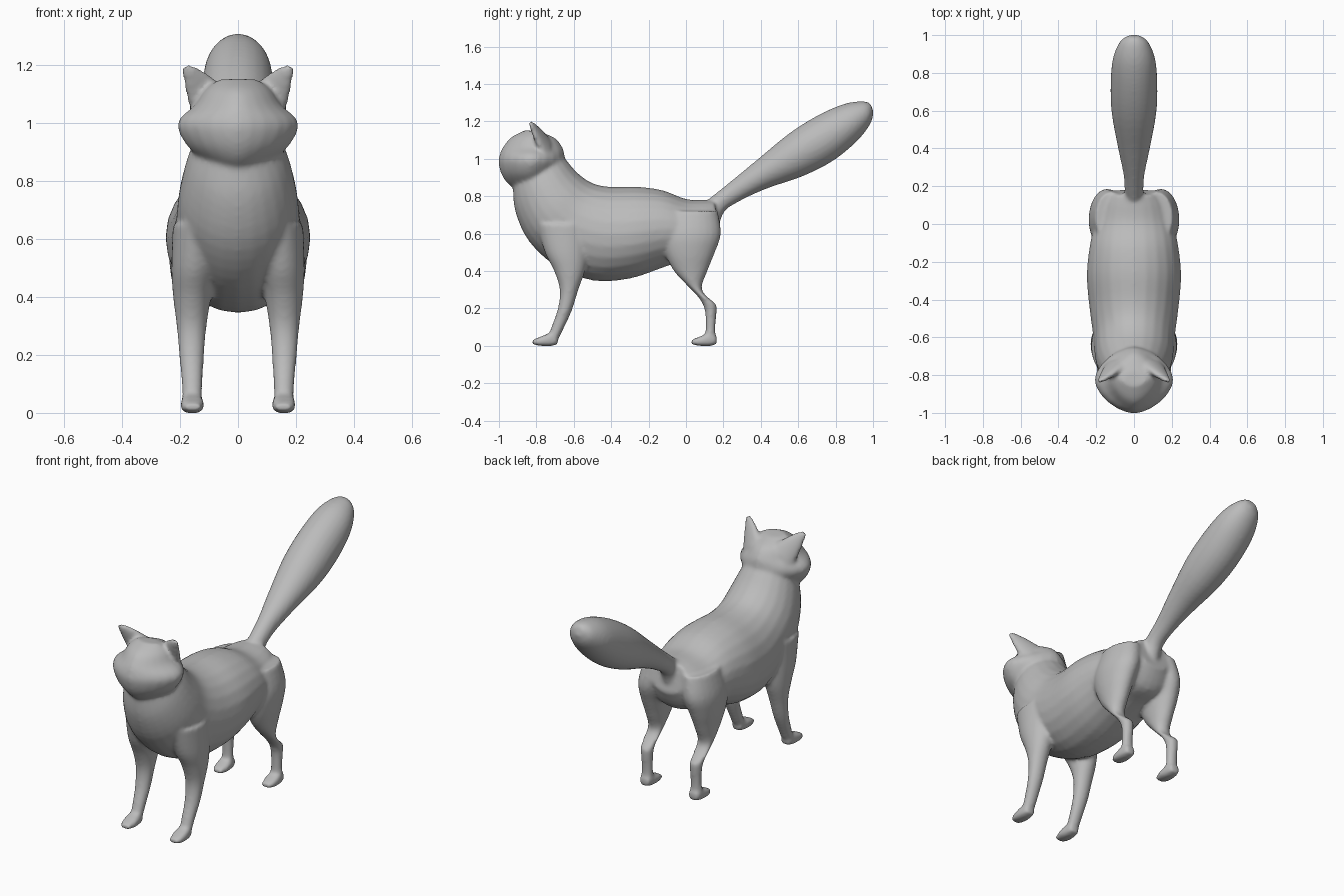
import bpy, bmesh, math
from mathutils import Vector

grey = bpy.data.materials.new("grey fur")
grey.diffuse_color = (0.5, 0.5, 0.5, 1)

bm = bmesh.new()
SIDES = 24


def spline(a, b, c, d, t):
    return 0.5 * (2 * b + (c - a) * t + (2 * a - 5 * b + 4 * c - d) * t * t
                  + (3 * b - a - 3 * c + d) * t ** 3)


def loft(rings, power=1.0, mirror=1, steps=4):
    """Skin smoothly interpolated rings given as (centre, half axis u, half axis v)."""
    full = []
    for i in range(len(rings) - 1):
        quad = [rings[max(i - 1, 0)], rings[i], rings[i + 1], rings[min(i + 2, len(rings) - 1)]]
        for s in range(steps):
            full.append([spline(*[q[k] for q in quad], s / steps) for k in range(3)])
    full.append(rings[-1])
    loops = []
    for c, u, v in full:
        loop = []
        for j in range(SIDES):
            a = 2 * math.pi * j / SIDES
            ca, sa = math.cos(a), math.sin(a)
            p = (c + u * math.copysign(abs(ca) ** power, ca)
                 + v * math.copysign(abs(sa) ** power, sa))
            loop.append(bm.verts.new((p.x * mirror, p.y, p.z)))
        loops.append(loop)
    faces = [bm.faces.new(loops[0]), bm.faces.new(loops[-1])]
    for a, b in zip(loops, loops[1:]):
        for j in range(SIDES):
            k = (j + 1) % SIDES
            faces.append(bm.faces.new((a[j], a[k], b[k], b[j])))
    bmesh.ops.recalc_face_normals(bm, faces=faces)


def profile(rows):
    """Rows of side-outline pairs: y1, z1, y2, z2, half width, x centre."""
    rings = []
    for y1, z1, y2, z2, w, x in rows:
        a, b = Vector((x, y1, z1)), Vector((x, y2, z2))
        rings.append(((a + b) / 2, Vector((w, 0, 0)), (a - b) / 2))
    return rings


# torso and neck
loft(profile([
    (-.79, 1.13, -.92, .98, .08, 0), (-.72, 1.08, -.925, .84, .13, 0),
    (-.65, 1.005, -.91, .71, .175, 0), (-.58, .925, -.84, .56, .205, 0),
    (-.50, .87, -.70, .43, .215, 0), (-.40, .85, -.50, .35, .235, 0),
    (-.25, .85, -.30, .36, .25, 0), (-.12, .83, -.12, .42, .235, 0),
    (0, .785, 0, .46, .21, 0), (.10, .78, .12, .49, .18, 0),
    (.15, .78, .185, .60, .12, 0)]))

# head, from chin to crown
loft(profile([
    (-.90, .83, -.78, .83, .05, 0), (-.955, .87, -.70, .87, .12, 0),
    (-.988, .92, -.68, .92, .175, 0), (-1.003, .98, -.65, .98, .208, 0),
    (-.997, 1.02, -.65, 1.02, .198, 0), (-.98, 1.06, -.66, 1.06, .15, 0),
    (-.935, 1.115, -.70, 1.11, .115, 0), (-.86, 1.153, -.78, 1.145, .07, 0)]), 1.2)

# tail
loft(profile([
    (.08, .75, .17, .60, .05, 0), (.14, .80, .20, .71, .05, 0),
    (.24, .88, .28, .77, .055, 0), (.38, .995, .43, .84, .085, 0),
    (.55, 1.135, .62, .905, .118, 0), (.70, 1.23, .78, .985, .124, 0),
    (.84, 1.292, .91, 1.09, .112, 0), (.94, 1.308, .985, 1.185, .075, 0),
    (.985, 1.298, 1.003, 1.25, .03, 0)]))

FRONT_LEG = profile([
    (-.80, .65, -.50, .65, .09, .135), (-.755, .50, -.52, .50, .08, .15),
    (-.705, .40, -.54, .40, .066, .158), (-.675, .30, -.575, .30, .052, .16),
    (-.685, .20, -.61, .19, .043, .16), (-.72, .10, -.655, .09, .036, .158),
    (-.74, .04, -.685, .03, .034, .158)])
HIND_LEG = profile([
    (-.10, .72, .17, .72, .085, .12), (-.135, .60, .187, .60, .095, .143),
    (-.115, .50, .155, .50, .08, .155), (-.065, .40, .115, .40, .06, .158),
    (0, .33, .085, .30, .046, .16), (.07, .255, .157, .225, .04, .16),
    (.10, .19, .165, .20, .034, .158), (.105, .10, .157, .10, .032, .158),
    (.10, .04, .16, .04, .034, .158)])


def paw(heel):
    return profile([
        (heel, .05, heel, .01, .027, .158), (heel - .03, .07, heel - .03, 0, .036, .158),
        (heel - .09, .05, heel - .09, 0, .04, .158),
        (heel - .135, .032, heel - .135, .008, .028, .158)])


EAR = [(Vector((.095, -.75, 1.06)), Vector((.06, 0, -.05)), Vector((0, .03, .02))),
       (Vector((.135, -.79, 1.125)), Vector((.042, 0, -.036)), Vector((0, .022, .014))),
       (Vector((.166, -.82, 1.175)), Vector((.024, 0, -.016)), Vector((0, .014, .008))),
       (Vector((.182, -.833, 1.197)), Vector((.012, 0, -.005)), Vector((0, .009, .005)))]

# legs, paws and ears on both sides
for side in (1, -1):
    loft(FRONT_LEG, mirror=side)
    loft(HIND_LEG, mirror=side)
    loft(paw(-.685), .65, side)
    loft(paw(.165), .65, side)
    loft(EAR, mirror=side)

mesh = bpy.data.meshes.new("fox_body")
bm.to_mesh(mesh)
bm.free()
mesh.materials.append(grey)
fox = bpy.data.objects.new("fox_body", mesh)
bpy.context.collection.objects.link(fox)

# fuse the parts into one soft skin
remesh = fox.modifiers.new("fuse", 'REMESH')
remesh.mode = 'VOXEL'
remesh.voxel_size = 0.01
remesh.use_smooth_shade = True
soften = fox.modifiers.new("soften", 'SMOOTH')
soften.factor = 0.5
soften.iterations = 8
